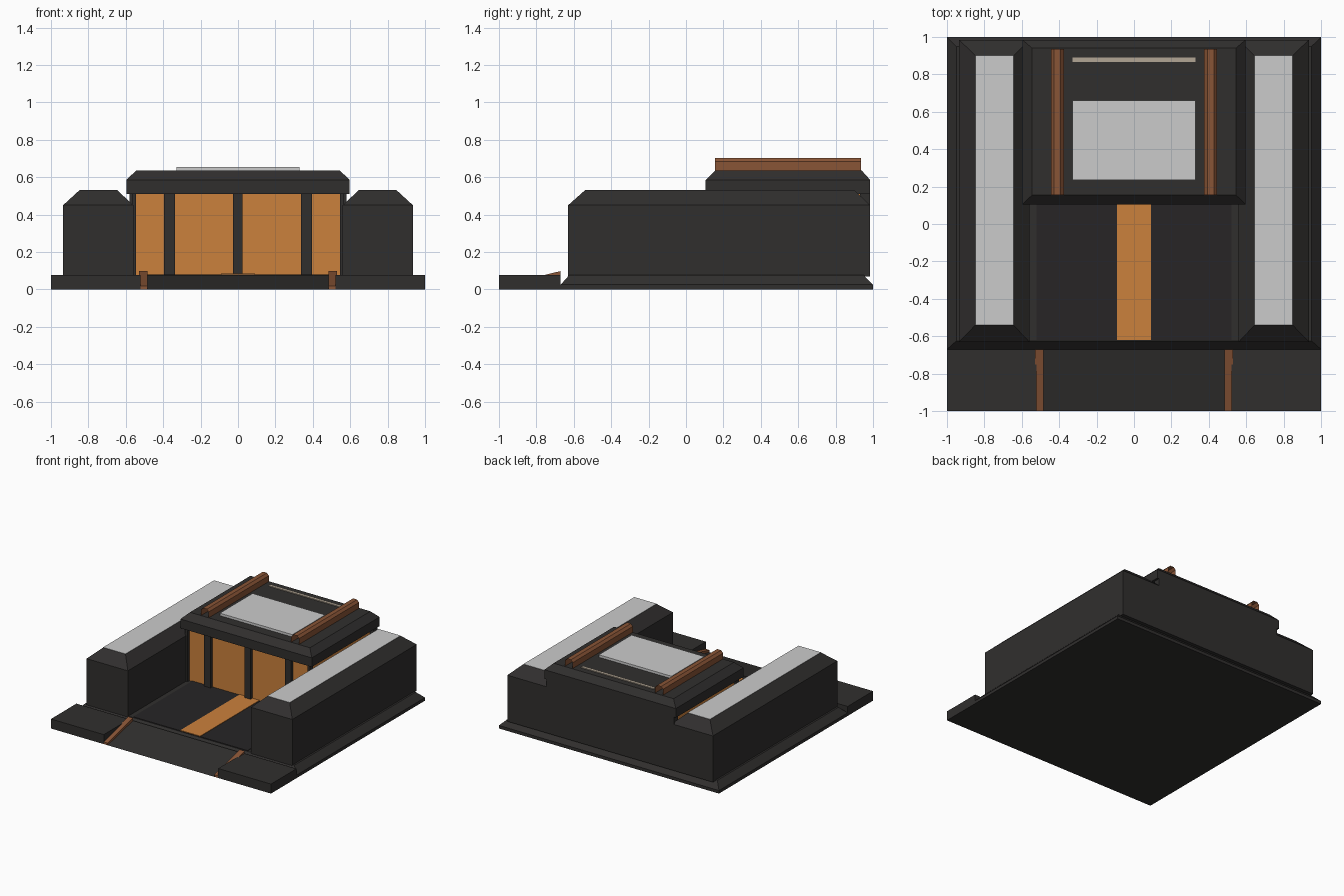
import bpy, bmesh

if "Cube" in bpy.data.objects:
    bpy.data.objects.remove(bpy.data.objects["Cube"])


def material(name, rgb):
    m = bpy.data.materials.new(name)
    m.diffuse_color = (*rgb, 1)
    m.use_nodes = True
    m.node_tree.nodes["Principled BSDF"].inputs["Base Color"].default_value = m.diffuse_color
    return m


DARK = material("dark_stone", (0.03, 0.028, 0.027))
FLOOR = material("black_floor", (0.02, 0.018, 0.019))
AMBER = material("amber_glass", (0.6, 0.22, 0.045))
BRONZE = material("bronze", (0.25, 0.09, 0.037))
BEIGE = material("beige", (0.45, 0.38, 0.3))


def finish(name, bm, mat):
    bmesh.ops.recalc_face_normals(bm, faces=bm.faces)
    mesh = bpy.data.meshes.new(name)
    bm.to_mesh(mesh)
    bm.free()
    if mat:
        mesh.materials.append(mat)
    ob = bpy.data.objects.new(name, mesh)
    bpy.context.collection.objects.link(ob)
    return ob


def stack(name, rings, mat):
    """Solid lofted through rectangles (x0, x1, y0, y1, z)."""
    bm = bmesh.new()
    loops = [[bm.verts.new(p) for p in ((a, c, z), (b, c, z), (b, d, z), (a, d, z))]
             for a, b, c, d, z in rings]
    bm.faces.new(loops[0])
    bm.faces.new(loops[-1])
    for lo, hi in zip(loops, loops[1:]):
        for i in range(4):
            j = (i + 1) % 4
            bm.faces.new((lo[i], lo[j], hi[j], hi[i]))
    return finish(name, bm, mat)


def box(name, x0, x1, y0, y1, z0, z1, mat=None):
    return stack(name, [(x0, x1, y0, y1, z0), (x0, x1, y0, y1, z1)], mat)


def prism(name, yz, x0, x1, mat):
    """Side profile in y, z extruded along x."""
    bm = bmesh.new()
    a, b = ([bm.verts.new((x, y, z)) for y, z in yz] for x in (x0, x1))
    bm.faces.new(a)
    bm.faces.new(b)
    for i in range(len(yz)):
        j = (i + 1) % len(yz)
        bm.faces.new((a[i], a[j], b[j], b[i]))
    return finish(name, bm, mat)


def mirror(ob):
    ob.modifiers.new("mirror", 'MIRROR').use_axis = (True, False, False)


# Chamfered plinth, courtyard floor and walkway
stack("plinth", [(-1, 1, -0.67, 1, 0), (-1, 1, -0.67, 1, 0.025),
                 (-0.95, 0.95, -0.625, 0.95, 0.076)], DARK)
box("courtyard_floor", -0.52, 0.52, -0.62, 0.16, 0.06, 0.08, FLOOR)
box("walkway", -0.09, 0.09, -0.62, 0.16, 0.07, 0.084, AMBER)

# Entrance ramp with flanking slabs and sloping rails
prism("entrance_ramp", [(-1, 0), (-0.67, 0), (-0.67, 0.076)], -0.52, 0.52, DARK)
mirror(box("entrance_slab", 0.52, 1, -1, -0.67, 0, 0.078, DARK))
mirror(prism("ramp_rail", [(-1, 0), (-0.67, 0), (-0.67, 0.098), (-1, 0.018)],
             0.485, 0.53, BRONZE))

# Long side wings with chamfered tops and grey roof panels
mirror(stack("side_wing", [(0.56, 0.935, -0.63, 0.985, 0.07),
                           (0.56, 0.935, -0.63, 0.985, 0.45),
                           (0.645, 0.848, -0.54, 0.90, 0.53)], DARK))
mirror(box("wing_roof_panel", 0.645, 0.848, -0.54, 0.90, 0.525, 0.532))

# Glazed hall with posts and solid rear wall
box("hall_glazing", -0.55, 0.55, 0.15, 0.94, 0.07, 0.515, AMBER)
box("rear_wall", -0.58, 0.58, 0.93, 0.985, 0.07, 0.515, DARK)
box("centre_post", -0.028, 0.025, 0.125, 0.16, 0.07, 0.515, DARK)
mirror(box("facade_post", 0.338, 0.395, 0.125, 0.16, 0.07, 0.515, DARK))
mirror(box("corner_post", 0.545, 0.568, 0.125, 0.16, 0.07, 0.515, DARK))

# Overhanging roof with skylight and rear vent
stack("hall_roof", [(-0.597, 0.597, 0.105, 0.985, 0.51),
                    (-0.597, 0.597, 0.105, 0.985, 0.585),
                    (-0.545, 0.545, 0.155, 0.94, 0.635)], DARK)
box("skylight", -0.33, 0.33, 0.235, 0.66, 0.62, 0.655)
box("rear_vent", -0.33, 0.33, 0.865, 0.89, 0.62, 0.642, BEIGE)

# Open-ended bronze roof beams with chamfered tops
bm = bmesh.new()
profile = [(0.375, 0.63), (0.375, 0.683), (0.392, 0.702), (0.428, 0.702),
           (0.445, 0.683), (0.445, 0.63)]
near, far = ([bm.verts.new((x, y, z)) for x, z in profile] for y in (0.155, 0.935))
for i in range(len(profile)):
    j = (i + 1) % len(profile)
    bm.faces.new((near[i], near[j], far[j], far[i]))
mirror(finish("roof_beam", bm, BRONZE))
